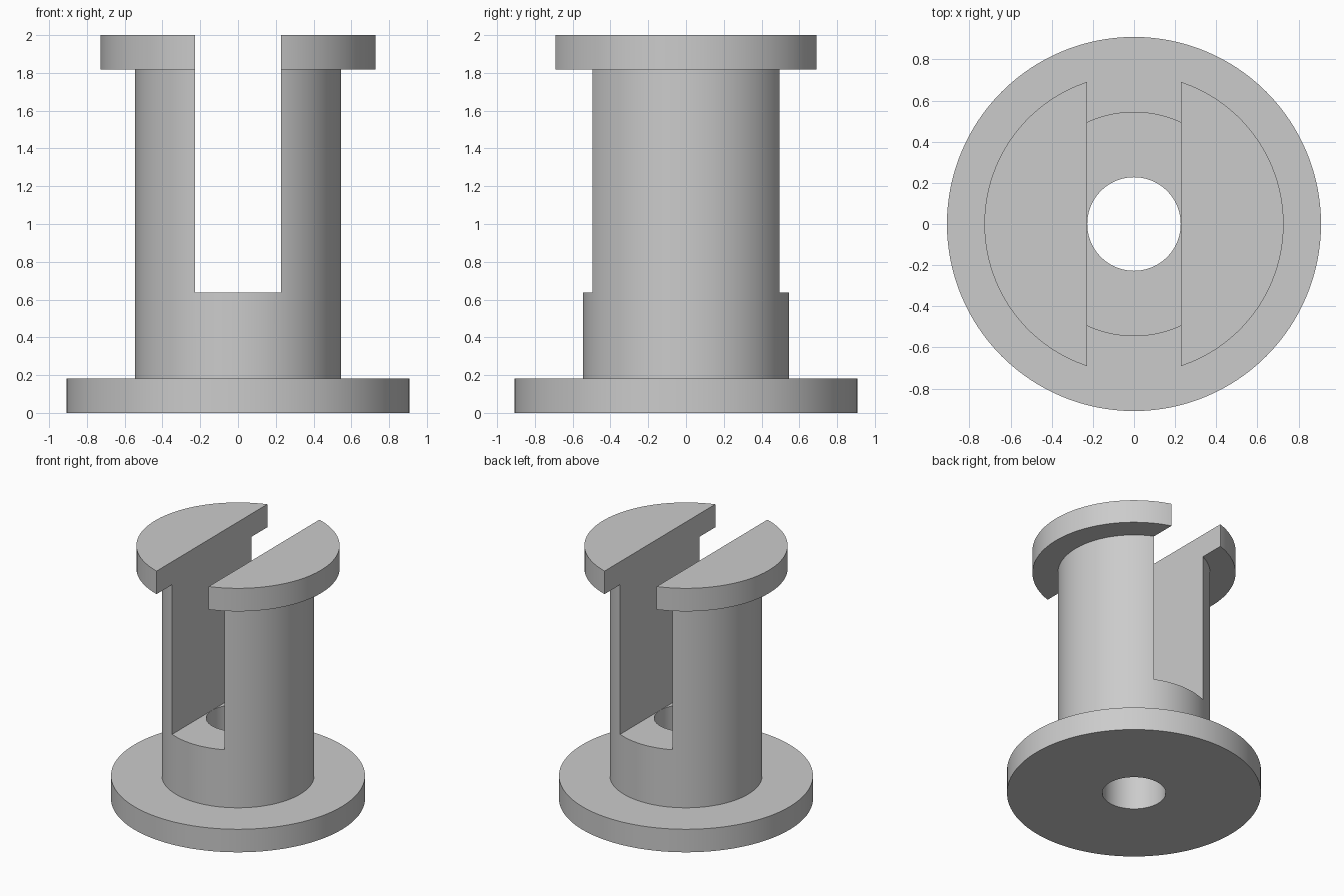
import bpy, bmesh, math

cube = bpy.data.objects.get("Cube")
if cube:
    bpy.data.objects.remove(cube, do_unlink=True)

U = 2 / 11                      # flange thickness
BASE_R, SHAFT_R, TOP_R = 5 * U, 3 * U, 4 * U
BORE_R = 1.25 * U
SLOT_FLOOR, HEIGHT = 3.5 * U, 2.0
SEGMENTS = 128

grey = bpy.data.materials.new("light grey")
grey.use_nodes = True
colour = (0.6, 0.6, 0.6, 1)
grey.diffuse_color = colour
grey.node_tree.nodes["Principled BSDF"].inputs["Base Color"].default_value = colour


def add_object(name, bm):
    bmesh.ops.recalc_face_normals(bm, faces=bm.faces)
    mesh = bpy.data.meshes.new(name)
    bm.to_mesh(mesh)
    bm.free()
    obj = bpy.data.objects.new(name, mesh)
    bpy.context.collection.objects.link(obj)
    return obj


# Flanged spool with a through bore, turned from one closed profile
profile = [(BORE_R, 0), (BASE_R, 0), (BASE_R, U), (SHAFT_R, U),
           (SHAFT_R, HEIGHT - U), (TOP_R, HEIGHT - U), (TOP_R, HEIGHT), (BORE_R, HEIGHT)]
bm = bmesh.new()
rings = []
for i in range(SEGMENTS):
    a = math.tau * i / SEGMENTS
    rings.append([bm.verts.new((r * math.cos(a), r * math.sin(a), z)) for r, z in profile])
for i, ring in enumerate(rings):
    after = rings[(i + 1) % SEGMENTS]
    for j in range(len(profile)):
        k = (j + 1) % len(profile)
        bm.faces.new((ring[j], after[j], after[k], ring[k]))
spool = add_object("slotted_spool", bm)
spool.data.materials.append(grey)

# Slot cutter, running front to back and open at the top
bm = bmesh.new()
bmesh.ops.create_cube(bm, size=1)
bmesh.ops.scale(bm, vec=(2 * BORE_R + 0.001, 3, 2), verts=bm.verts)
bmesh.ops.translate(bm, vec=(0, 0, SLOT_FLOOR + 1), verts=bm.verts)
cutter = add_object("slot_cutter", bm)
cutter.hide_render = True

# Cut the slot, then discard the cutter
cut = spool.modifiers.new("slot", "BOOLEAN")
cut.operation = "DIFFERENCE"
cut.solver = "EXACT"
cut.object = cutter
bpy.context.view_layer.objects.active = spool
spool.select_set(True)
bpy.ops.object.modifier_apply(modifier=cut.name)
bpy.data.objects.remove(cutter, do_unlink=True)

# Round walls smooth, rims and slot edges sharp
bpy.ops.object.shade_smooth_by_angle(angle=math.radians(30))
